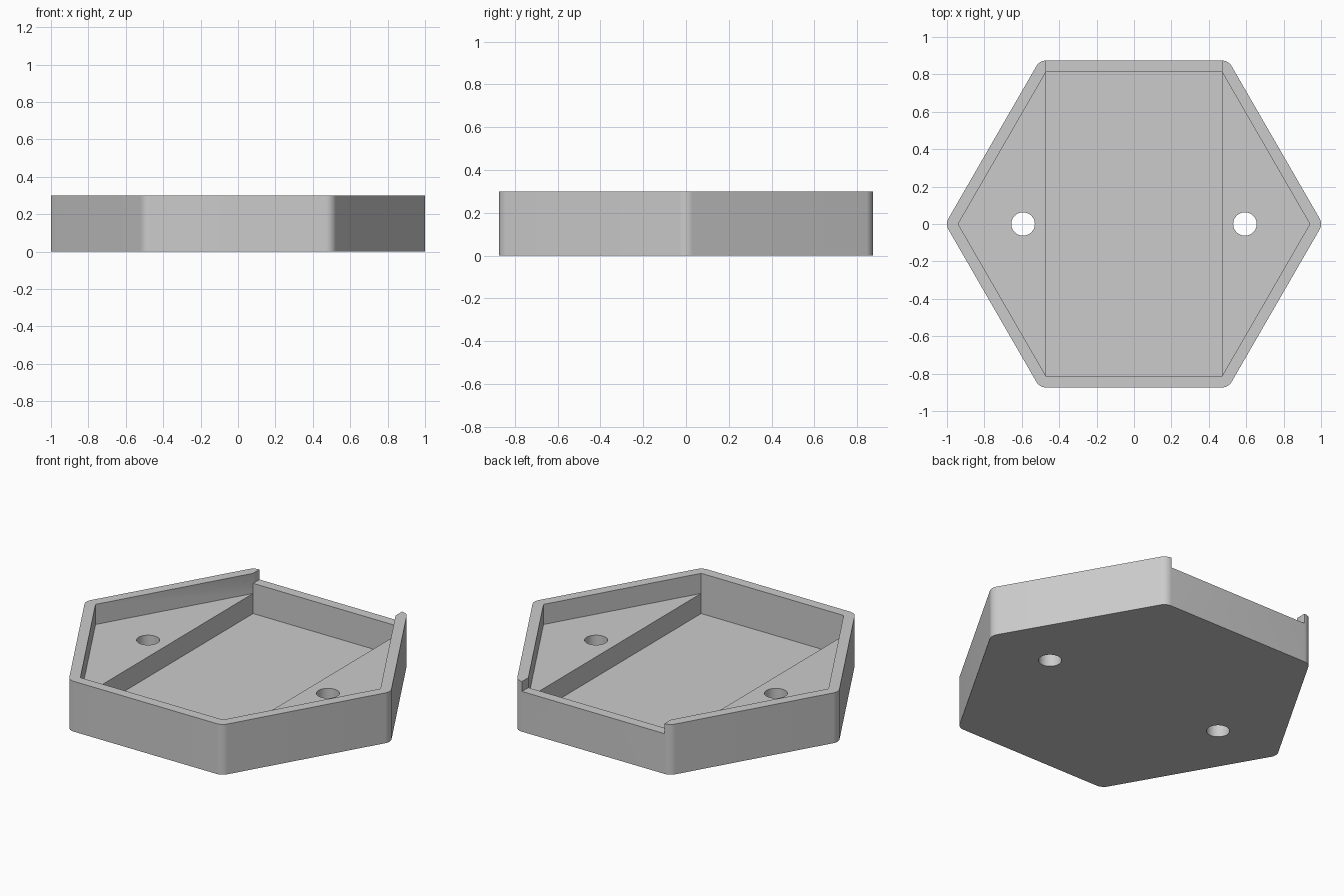
import bpy, bmesh, math

cube = bpy.data.objects.get("Cube")
if cube:
    bpy.data.objects.remove(cube, do_unlink=True)

# Main dimensions
INNER_R, WALL, HEIGHT = 0.94, 0.06, 0.30
FLOOR, SHELF, NOTCH = 0.06, 0.18, 0.24
HALF_EDGE = INNER_R / 2
APOTHEM = INNER_R * math.cos(math.pi / 6)
HOLE_X, HOLE_R = 0.593, 0.0625

grey = bpy.data.materials.new("light grey")
grey.use_nodes = True
colour = (0.6, 0.6, 0.6, 1)
grey.diffuse_color = colour
grey.node_tree.nodes["Principled BSDF"].inputs["Base Color"].default_value = colour


def prism(name, outline, z0, z1):
    """Extrude a counter-clockwise outline from z0 to z1."""
    bm = bmesh.new()
    low = [bm.verts.new((x, y, z0)) for x, y in outline]
    high = [bm.verts.new((x, y, z1)) for x, y in outline]
    bm.faces.new(low[::-1])
    bm.faces.new(high)
    n = len(outline)
    for i in range(n):
        j = (i + 1) % n
        bm.faces.new((low[i], low[j], high[j], high[i]))
    mesh = bpy.data.meshes.new(name)
    bm.to_mesh(mesh)
    bm.free()
    mesh.materials.append(grey)
    obj = bpy.data.objects.new(name, mesh)
    bpy.context.collection.objects.link(obj)
    return obj


def circle(cx, cy, r, n):
    return [(cx + r * math.cos(2 * math.pi * i / n),
             cy + r * math.sin(2 * math.pi * i / n)) for i in range(n)]


def rect(x0, x1, y0, y1):
    return [(x0, y0), (x1, y0), (x1, y1), (x0, y1)]


# Outer hexagon: inner hexagon grown by the wall, with rounded corners
hexagon = circle(0, 0, INNER_R, 6)
rounded, STEPS = [], 10
for k, (cx, cy) in enumerate(hexagon):
    for s in range(STEPS + 1):
        a = math.radians(60 * k - 30 + 60 * s / STEPS)
        rounded.append((cx + WALL * math.cos(a), cy + WALL * math.sin(a)))
tray = prism("hexagonal_tray", rounded, 0, HEIGHT)

# Cutters: cavity above the side shelves, deep channel, lowered back wall, holes
cutters = [
    prism("cavity_cutter", hexagon, SHELF, 0.5),
    prism("channel_cutter", rect(-HALF_EDGE, HALF_EDGE, -APOTHEM, APOTHEM), FLOOR, 0.5),
    prism("back_notch_cutter", rect(-HALF_EDGE, HALF_EDGE, 0.5, 1.2), NOTCH, 0.5),
]
for side in (-1, 1):
    cutters.append(prism("hole_cutter", circle(side * HOLE_X, 0, HOLE_R, 48), -0.1, 0.5))

bpy.ops.object.select_all(action='DESELECT')
bpy.context.view_layer.objects.active = tray
tray.select_set(True)
for cutter in cutters:
    mod = tray.modifiers.new("cut", 'BOOLEAN')
    mod.operation = 'DIFFERENCE'
    mod.solver = 'EXACT'
    mod.object = cutter
    bpy.ops.object.modifier_apply(modifier=mod.name)
    bpy.data.objects.remove(cutter, do_unlink=True)

# Clean seams, then smooth only the rounded corners and the holes
bm = bmesh.new()
bm.from_mesh(tray.data)
bmesh.ops.remove_doubles(bm, verts=bm.verts, dist=0.0001)
bm.to_mesh(tray.data)
bm.free()
bpy.ops.object.shade_smooth_by_angle(angle=math.radians(30))
